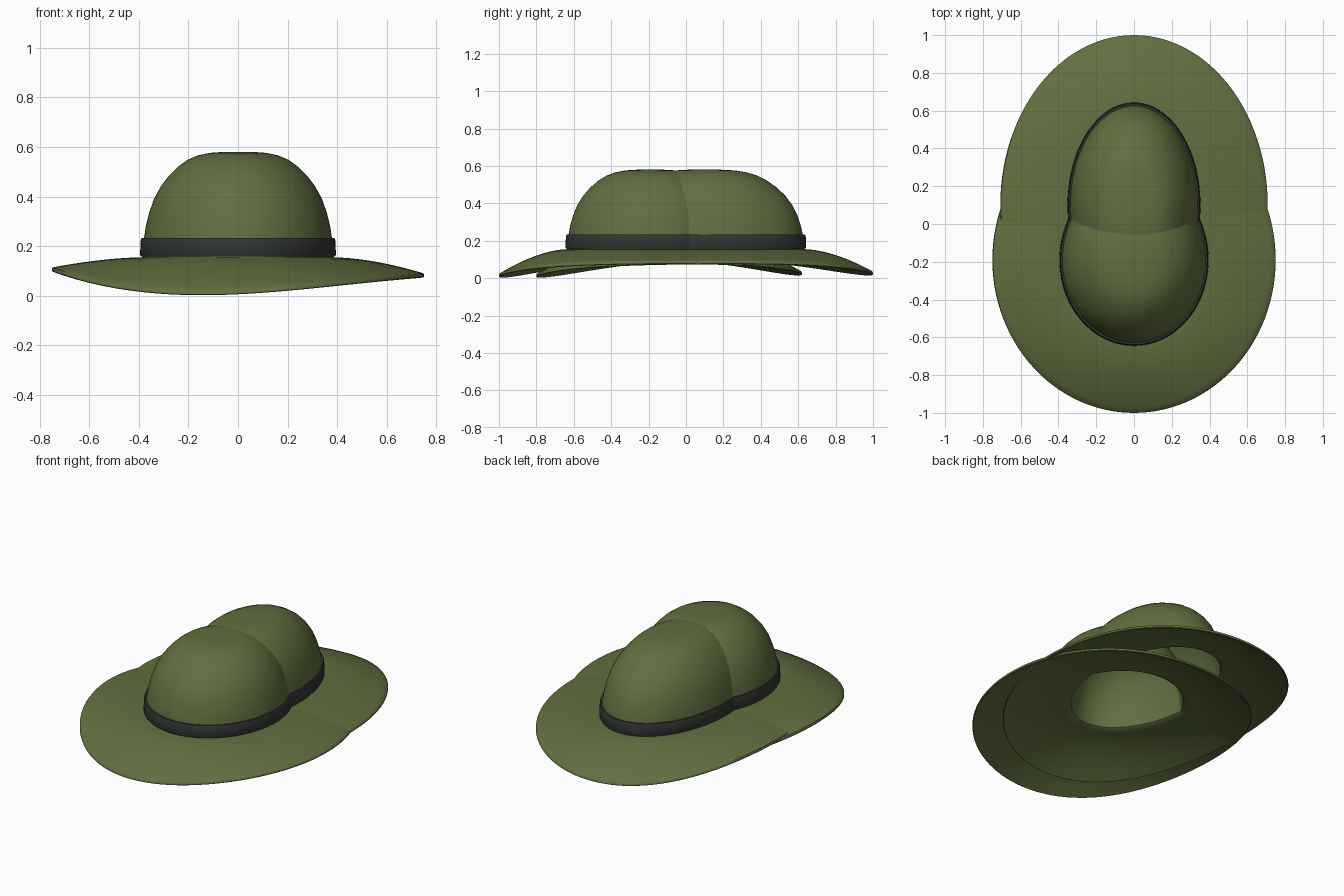
import bpy, bmesh, math

if "Cube" in bpy.data.objects:
    bpy.data.objects.remove(bpy.data.objects["Cube"])

SEG = 112
BRIM_Z = 0.155      # height of the brim where it meets the crown
THICK = 0.017


def material(name, rgb):
    m = bpy.data.materials.new(name)
    m.diffuse_color = (*rgb, 1)
    m.use_nodes = True
    m.node_tree.nodes["Principled BSDF"].inputs["Base Color"].default_value = m.diffuse_color
    return m


felt = material("olive_felt", (0.120, 0.160, 0.050))
ribbon = material("dark_ribbon", (0.032, 0.038, 0.032))


def rim_z(a):
    """Height of the wavy brim edge; a = 0 at the front, positive towards +x."""
    return 0.010 - 0.006 * math.cos(a) + 0.075 * math.sin(a) ** 2 + 0.012 * math.sin(3 * a)


def loft(name, rings, mat, cy, closed=False):
    """Each ring is a function angle -> (rx, ry, z); a string of rings is skinned."""
    bm = bmesh.new()
    loops = []
    for ring in rings:
        loop = []
        for i in range(SEG):
            a = 2 * math.pi * i / SEG
            rx, ry, z = ring(a)
            loop.append(bm.verts.new((rx * math.sin(a), cy - ry * math.cos(a), z)))
        loops.append(loop)
    pairs = list(zip(loops, loops[1:]))
    if closed:
        pairs.append((loops[-1], loops[0]))
    for p, q in pairs:
        for i in range(SEG):
            j = (i + 1) % SEG
            bm.faces.new((p[i], p[j], q[j], q[i]))
    if not closed:
        bm.faces.new(loops[0])
        bm.faces.new(loops[-1])
    bmesh.ops.recalc_face_normals(bm, faces=bm.faces)
    me = bpy.data.meshes.new(name)
    bm.to_mesh(me)
    bm.free()
    me.materials.append(mat)
    ob = bpy.data.objects.new(name, me)
    bpy.context.collection.objects.link(ob)
    bpy.context.view_layer.objects.active = ob
    ob.select_set(True)
    bpy.ops.object.shade_smooth_by_angle(angle=math.radians(40))
    ob.select_set(False)
    return ob


# crown profile: (fraction of radius, height)
CROWN = [(1.0, 0.165), (0.985, 0.23), (0.965, 0.28), (0.93, 0.335), (0.88, 0.39),
         (0.81, 0.44), (0.725, 0.484), (0.63, 0.52), (0.53, 0.548), (0.42, 0.566),
         (0.30, 0.576), (0.18, 0.5795), (0.08, 0.58), (0.01, 0.58)]


def make_hat(label, cy, crown, brim):
    def brim_ring(t, side, out=0.0):
        # side 1 = top, 0 = underside
        def f(a):
            drop = t ** 1.7
            z = (BRIM_Z - THICK) * (1 - drop) + rim_z(a) * drop + side * THICK
            return (crown[0] + (brim[0] - crown[0]) * t + out,
                    crown[1] + (brim[1] - crown[1]) * t + out, z)
        return f

    def crown_ring(s, z, inset=0.0):
        return lambda a: (max(crown[0] * s - inset * s, 0.002),
                          max(crown[1] * s - inset * s, 0.002), z)

    ts = [k / 12 for k in range(13)]
    ts[-1] = 0.99
    rings = [crown_ring(s, z - THICK, THICK) for s, z in reversed(CROWN)]  # lining
    rings += [brim_ring(t, 0) for t in ts]                                 # underside
    rings += [brim_ring(1, 0.25), brim_ring(1, 0.75)]                      # rounded edge
    rings += [brim_ring(t, 1) for t in reversed(ts)]                       # top of brim
    rings += [crown_ring(s, z) for s, z in CROWN]                          # crown
    loft(label + "_hat", rings, felt, cy)

    # ribbon band round the crown base
    band = [(-0.01, 0.158), (0.006, 0.158), (0.010, 0.166), (0.007, 0.224),
            (0.003, 0.233), (-0.012, 0.233)]
    loft(label + "_hat_band",
         [(lambda a, o=o, z=z: (crown[0] + o, crown[1] + o, z)) for o, z in band],
         ribbon, cy, closed=True)


make_hat("front", -0.19, (0.385, 0.445), (0.75, 0.81))
make_hat("back", 0.10, (0.342, 0.533), (0.708, 0.90))
